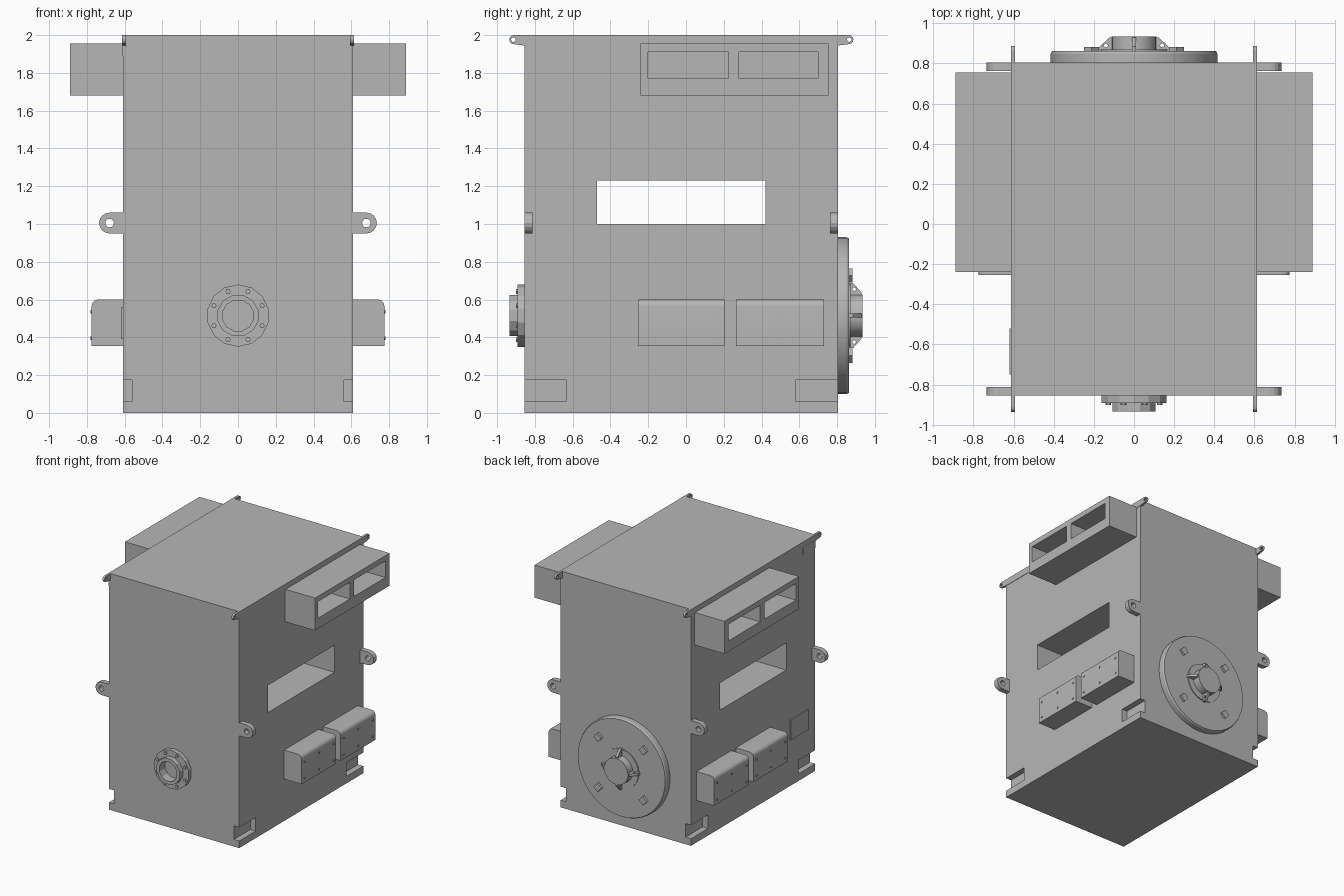
import bpy, bmesh, math
from mathutils import Vector

old = bpy.data.objects.get("Cube")
if old:
    bpy.data.objects.remove(old, do_unlink=True)

# One painted-metal colour for the whole machine
grey = bpy.data.materials.new("machine grey")
grey.use_nodes = True
COLOUR = (0.47, 0.47, 0.47, 1)
grey.diffuse_color = COLOUR
grey.node_tree.nodes["Principled BSDF"].inputs["Base Color"].default_value = COLOUR


def prism(name, outline, axis, start, end, scale_end=1.0, smooth=False):
    """Extrude a 2D outline along an axis (X: y,z  Y: x,z  Z: x,y)."""
    def place(p, d):
        return {"X": (d, p[0], p[1]), "Y": (p[0], d, p[1]), "Z": (p[0], p[1], d)}[axis]
    mid = sum((Vector(p) for p in outline), Vector((0, 0))) / len(outline)
    bm = bmesh.new()
    low = [bm.verts.new(place(p, start)) for p in outline]
    high = [bm.verts.new(place(mid + (Vector(p) - mid) * scale_end, end)) for p in outline]
    bm.faces.new(low)
    bm.faces.new(high)
    for i in range(len(low)):
        j = (i + 1) % len(low)
        bm.faces.new((low[i], low[j], high[j], high[i]))
    bmesh.ops.recalc_face_normals(bm, faces=bm.faces)
    mesh = bpy.data.meshes.new(name)
    bm.to_mesh(mesh)
    bm.free()
    mesh.materials.append(grey)
    ob = bpy.data.objects.new(name, mesh)
    bpy.context.collection.objects.link(ob)
    if smooth:
        select(ob)
        bpy.ops.object.shade_smooth_by_angle(angle=math.radians(35))
    return ob


def select(ob):
    bpy.ops.object.select_all(action="DESELECT")
    ob.select_set(True)
    bpy.context.view_layer.objects.active = ob


def arc(cx, cy, r, a0, a1, n):
    return [(cx + r * math.cos(math.radians(a0 + (a1 - a0) * i / n)),
             cy + r * math.sin(math.radians(a0 + (a1 - a0) * i / n))) for i in range(n + 1)]


def circle(cx, cy, r, n, turn=0):
    return arc(cx, cy, r, turn, turn + 360, n)[:-1]


def rect(a0, b0, a1, b1):
    return [(a0, b0), (a1, b0), (a1, b1), (a0, b1)]


def cut(ob, *cutters):
    """Subtract the cutters from an object, then discard them."""
    for c in cutters:
        mod = ob.modifiers.new("cut", "BOOLEAN")
        mod.operation, mod.solver, mod.object = "DIFFERENCE", "EXACT", c
        select(ob)
        bpy.ops.object.modifier_apply(modifier=mod.name)
        bpy.data.objects.remove(c, do_unlink=True)


W, FRONT, BACK = 0.61, -0.855, 0.805
HUB_Z = 0.515

# Main housing, with the through slot and the four foot notches
body = prism("housing", rect(-W, FRONT, W, BACK), "Z", 0, 2)
cut(body, prism("slot", rect(-0.47, 1.0, 0.42, 1.23), "X", -1, 1))
for s in (-1, 1):
    for y0, y1 in ((-1, -0.635), (0.58, 1)):
        cut(body, prism("notch", rect(y0, 0.06, y1, 0.175), "X", s * 0.56, s * 0.8))

for s, side in ((1, "left"), (-1, "right")):
    # Upper duct with two open pockets
    duct = prism(side + "_duct", rect(-0.24, 1.68, 0.755, 1.955), "X", s * W, s * 0.89)
    for y0, y1 in ((-0.20, 0.225), (0.28, 0.70)):
        cut(duct, prism("pocket", rect(y0, 1.77, y1, 1.91), "X", s * 0.625, s * 1.0))

    # Lower terminal boxes with a rounded top edge and cover screws
    profile = [(s * x, z) for x, z in
               [(W, 0.355), (0.775, 0.355)] + arc(0.74, 0.565, 0.035, 0, 90, 5) + [(W, 0.60)]]
    for y0, y1 in ((-0.255, 0.205), (0.265, 0.73)):
        prism(side + "_terminal_box", profile, "Y", y0, y1, smooth=True)
        for f in (0.08, 0.5, 0.92):
            for z in (0.395, 0.535):
                prism("cover_screw", circle(y0 + f * (y1 - y0), z, 0.009, 8), "X",
                      s * 0.77, s * 0.781)

    # Lifting eyes halfway up
    eye = [(s * x, z) for x, z in
           [(0.60, 0.95)] + arc(0.68, 1.005, 0.055, -90, 90, 8) + [(0.60, 1.06)]]
    for y0, y1 in ((FRONT, -0.812), (0.762, BACK)):
        lug = prism(side + "_lifting_eye", eye, "Y", y0, y1)
        cut(lug, prism("hole", circle(s * 0.68, 1.005, 0.023, 12), "Y", y0 - 0.1, y1 + 0.1))

    # Top rail ending in small eyes
    rail = prism(side + "_top_rail",
                 [(-0.84, 1.943)] + arc(-0.912, 1.976, 0.024, -90, -270, 8)
                 + arc(0.862, 1.976, 0.024, 90, -90, 8) + [(0.79, 1.943)],
                 "X", s * 0.594, s * 0.613)
    for y in (-0.914, 0.864):
        cut(rail, prism("hole", circle(y, 1.976, 0.012, 10), "X", s * 0.5, s * 0.7))

# Plates on the right side only
prism("rating_plate", rect(-0.75, 0.39, -0.52, 0.56), "X", -0.6, -0.62)
prism("corner_plate", rect(FRONT, 1.89, -0.685, 1.955), "X", -0.6, -0.614)

# Front pipe flange: disc, hollow collar and bolts
flange = prism("front_flange", circle(0, HUB_Z, 0.165, 14, 90), "Y", FRONT, -0.892)
collar = prism("front_collar", circle(0, HUB_Z, 0.112, 12, 15), "Y", -0.89, -0.935)
for part in (flange, collar):
    cut(part, prism("bore", circle(0, HUB_Z, 0.084, 12, 15), "Y", -0.858, -1.1))
for x, z in circle(0, HUB_Z, 0.138, 8, 22.5):
    prism("flange_bolt", circle(x, z, 0.014, 6), "Y", -0.88, -0.901)

# Back cover: large disc with a softened rim, and four square bolts
disc = circle(0, HUB_Z, 0.415, 40)
prism("back_cover", disc, "Y", 0.80, 0.85, smooth=True)
prism("back_cover_rim", disc, "Y", 0.85, 0.862, 0.985, smooth=True)
for x, z in circle(0, HUB_Z, 0.30, 4, 45):
    prism("cover_bolt", circle(x, z, 0.038, 4), "Y", 0.855, 0.882)

# Back hub: base ring, boss and four drilled ribs
prism("hub_ring", circle(0, HUB_Z, 0.165, 24), "Y", 0.855, 0.87, smooth=True)
prism("hub_boss", circle(0, HUB_Z, 0.112, 20), "Y", 0.86, 0.935, smooth=True)
for k in range(4):
    rib = prism("hub_rib", [(0.09, 0.86), (0.172, 0.86), (0.172, 0.884), (0.122, 0.93), (0.09, 0.93)],
                "Z", -0.011, 0.011)
    cut(rib, prism("hole", circle(0.14, 0.89, 0.01, 8), "Z", -0.1, 0.1))
    rib.rotation_euler[1] = k * math.pi / 2
    rib.location.z = HUB_Z
